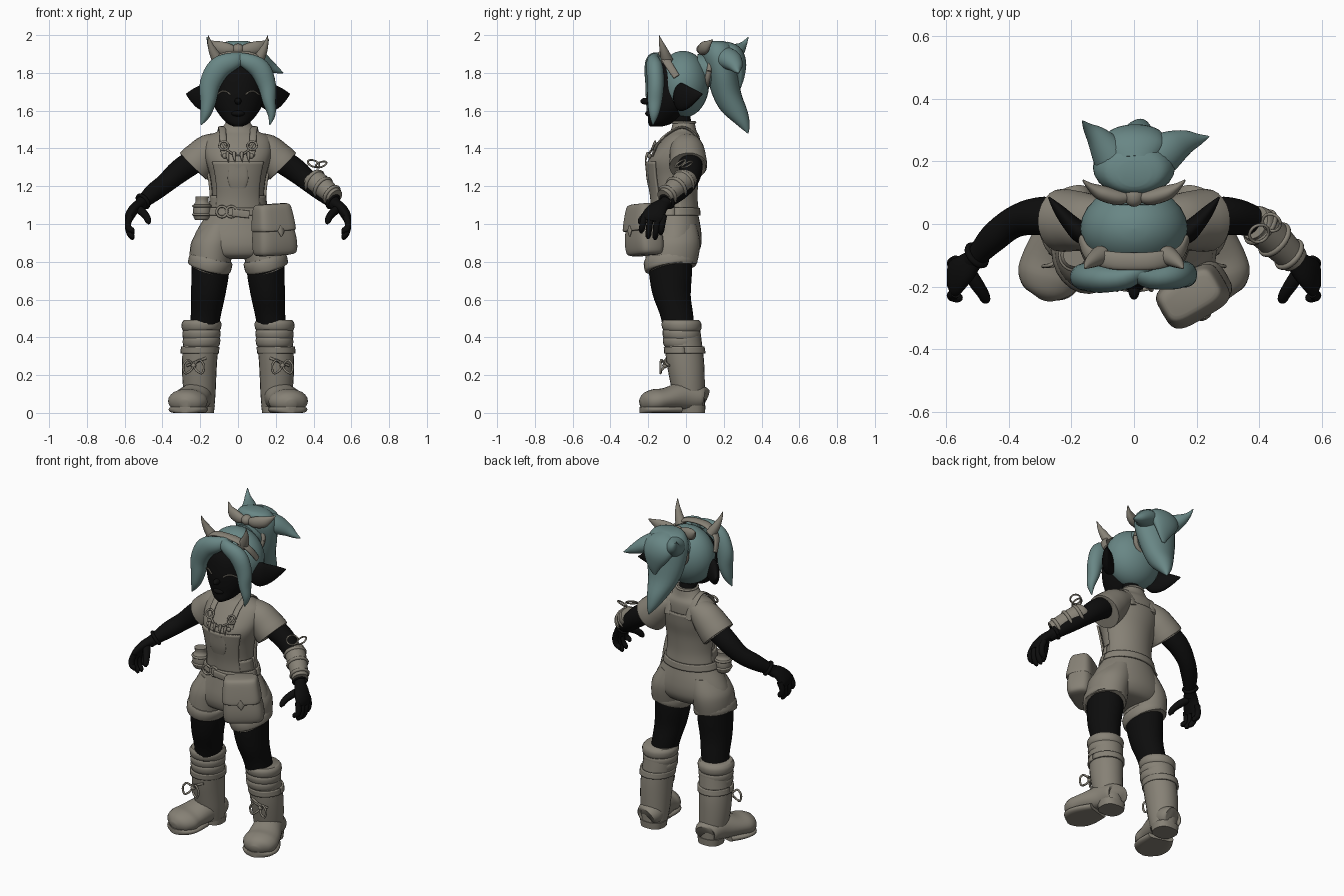
import bpy, bmesh, math
from mathutils import Vector

def material(name, rgb):
    m = bpy.data.materials.new(name)
    m.diffuse_color = (*rgb, 1)
    return m

SKIN = material("skin", (.004, .004, .004))
HAIR = material("hair", (.14, .24, .235))
CLOTH = material("cloth", (.24, .22, .18))

def smooth_path(pts, steps):
    """Catmull-Rom through points of any dimension."""
    P = [pts[0]] + list(pts) + [pts[-1]]
    out = []
    for i in range(1, len(P) - 2):
        for k in range(steps):
            t = k / steps
            out.append([.5 * (2*b + (c-a)*t + (2*a-5*b+4*c-d)*t*t + (3*b-a-3*c+d)*t**3)
                        for a, b, c, d in zip(*P[i-1:i+3])])
    return out + [list(pts[-1])]

def loft(name, pts, mat=CLOTH, ref=(1, 0, 0), flat=False, mirror=False, n=24, steps=4,
         power=1, arc=None, lo=None, hi=None, solid=.012):
    """Sweep ellipses (x, y, z, a, b); a lies along ref. flat keeps sections level."""
    path, ref, rings = smooth_path(pts, steps), Vector(ref), []
    bm = bmesh.new()
    cen = [Vector(p[:3]) for p in path]
    a0, a1 = [math.radians(d) for d in (arc or (0, 360))]
    count = n + 1 if arc else n
    for i, p in enumerate(path):
        t = Vector((0, 0, 1)) if flat else (cen[min(i+1, len(cen)-1)] - cen[max(i-1, 0)]).normalized()
        u = (ref - t * ref.dot(t)).normalized()
        v, ring = t.cross(u), []
        for k in range(count):
            w = a0 + (a1 - a0) * k / n
            c, s = [math.copysign(abs(f) ** power, f) for f in (math.cos(w), math.sin(w))]
            q = cen[i] + u * c * max(p[3], .001) + v * s * max(p[4], .001)
            if lo is not None: q.z = max(q.z, lo)
            if hi is not None: q.z = min(q.z, hi)
            ring.append(bm.verts.new(q))
        rings.append(ring)
    for r, q in zip(rings, rings[1:]):
        for k in range(n):
            j = (k + 1) % count
            bm.faces.new((r[k], r[j], q[j], q[k]))
    if not arc:
        bm.faces.new(rings[0]); bm.faces.new(rings[-1])
    bmesh.ops.recalc_face_normals(bm, faces=bm.faces)
    me = bpy.data.meshes.new(name)
    bm.to_mesh(me); bm.free()
    ob = bpy.data.objects.new(name, me)
    bpy.context.collection.objects.link(ob)
    me.materials.append(mat)
    if arc:
        m = ob.modifiers.new("solid", 'SOLIDIFY'); m.thickness = solid; m.offset = 0
    if mirror:
        ob.modifiers.new("mirror", 'MIRROR')
    return ob

def wire(name, pts, r, mat=CLOTH, ref=(0, 1, 0), mirror=False):
    return loft(name, [(*p, r, r) for p in pts], mat, ref, mirror=mirror, n=8)

def ring(name, c, R, r, normal, mat=CLOTH, mirror=False):
    q, pts = Vector((0, 0, 1)).rotation_difference(Vector(normal)), []
    for k in range(17):
        w = k * math.pi / 8
        pts.append(tuple(Vector(c) + q @ Vector((R*math.cos(w), R*math.sin(w), 0))))
    return loft(name, [(*p, r, r) for p in pts], mat, normal, mirror=mirror, n=8, steps=2)

def ball(name, c, s, mat, mirror=False):
    x, y, z = c
    prof = [(x, y, z + s[2]*math.sin(w), s[0]*math.cos(w), s[1]*math.cos(w))
            for w in [math.radians(d) for d in range(-90, 91, 15)]]
    return loft(name, prof, mat, flat=True, mirror=mirror, steps=2)

# Head, face, ears, neck
loft("head", [(0, -.16, 1.515, .02, .03), (0, -.135, 1.535, .06, .065), (0, -.105, 1.58, .1, .095),
     (0, -.085, 1.63, .128, .12), (0, -.075, 1.7, .14, .13), (0, -.06, 1.8, .13, .12),
     (0, -.04, 1.88, .06, .06)], SKIN, flat=True, n=32)
ball("nose", (0, -.212, 1.65), (.018, .03, .018), SKIN)
ball("lips", (0, -.194, 1.585), (.035, .022, .016), SKIN)
wire("eyelid", [(.04, -.205, 1.685), (.06, -.198, 1.7), (.085, -.182, 1.702), (.11, -.158, 1.685)],
     .004, CLOTH, (0, 0, 1), True)
loft("ear", [(.12, -.045, 1.675, .05, .025), (.165, -.03, 1.672, .074, .034), (.2, 0, 1.672, .065, .028),
     (.24, .045, 1.68, .036, .018), (.273, .086, 1.688, .003, .003)], SKIN, (0, 0, 1), mirror=True)
loft("neck", [(0, 0, 1.42, .06, .06), (0, -.015, 1.5, .05, .05), (0, -.04, 1.62, .055, .055)], SKIN, flat=True)

# Hair cap, bangs, ponytail
ball("hair_cap", (0, -.015, 1.74), (.172, .137, .177), HAIR)
loft("left_bang", [(.05, -.13, 1.885, .02, .02), (-.02, -.17, 1.865, .045, .035), (-.1, -.175, 1.825, .06, .045),
     (-.148, -.17, 1.74, .055, .045), (-.158, -.17, 1.65, .042, .042), (-.172, -.175, 1.58, .027, .03),
     (-.195, -.18, 1.525, .003, .003)], HAIR, (1, 0, -1))
loft("right_bang", [(-.03, -.13, 1.885, .02, .02), (.04, -.17, 1.865, .04, .033), (.115, -.165, 1.82, .055, .045),
     (.153, -.16, 1.735, .048, .043), (.165, -.165, 1.65, .035, .038), (.178, -.17, 1.58, .021, .025),
     (.168, -.175, 1.525, .003, .003)], HAIR, (1, 0, 1))
loft("ponytail", [(0, .16, 1.968, .05, .04), (0, .17, 1.95, .1, .07), (0, .178, 1.89, .13, .09),
     (0, .195, 1.79, .125, .083), (0, .215, 1.69, .1, .078), (.01, .255, 1.6, .066, .07),
     (.02, .3, 1.53, .034, .037), (.03, .328, 1.48, .002, .003)], HAIR, flat=True)
loft("ponytail_back_lobe", [(0, .2, 1.93, .07, .04), (0, .25, 1.9, .1, .05), (.01, .28, 1.85, .09, .04),
     (.02, .29, 1.78, .05, .02), (.02, .285, 1.72, .01, .005)], HAIR)
loft("ponytail_left_curl", [(-.04, .16, 1.88, .06, .07), (-.075, .22, 1.895, .06, .06),
     (-.115, .275, 1.92, .038, .038), (-.145, .305, 1.95, .018, .018), (-.165, .33, 1.99, .002, .002)], HAIR)
loft("ponytail_right_curl", [(.03, .18, 1.88, .07, .07), (.1, .23, 1.87, .065, .055),
     (.16, .26, 1.84, .042, .035), (.205, .27, 1.815, .02, .018), (.24, .28, 1.8, .002, .002)], HAIR, (0, 1, 0))
loft("hair_root", [(0, .06, 1.81, .09, .09), (0, .125, 1.81, .085, .085), (0, .19, 1.82, .09, .09)], HAIR)
ring("hair_tie", (0, .122, 1.81), .09, .014, (0, 1, -.2))
ball("bow_knot", (0, .09, 1.925), (.032, .035, .03), CLOTH)
loft("bow_wing", [(.01, .09, 1.925, .014, .014), (.05, .085, 1.925, .032, .024), (.105, .1, 1.935, .034, .024),
     (.14, .12, 1.955, .018, .012), (.163, .14, 1.975, .003, .003)], CLOTH, (0, 0, 1), mirror=True)

# Horned headband
loft("headband", [(-.17, -.05, 1.78, .018, .008), (-.145, -.095, 1.85, .022, .01), (-.08, -.115, 1.895, .028, .012),
     (0, -.12, 1.905, .028, .012), (.08, -.115, 1.895, .028, .012), (.145, -.095, 1.85, .022, .01),
     (.17, -.05, 1.78, .018, .008)], ref=(0, 1, 0))
loft("horn", [(.105, -.1, 1.865, .032, .032), (.13, -.115, 1.91, .024, .024), (.148, -.13, 1.955, .013, .013),
     (.158, -.143, 2.0, .001, .001)], mirror=True, n=16)

# Shirt, collar, sleeves
TORSO = [(0, -.06, 1.08, .145, .11), (0, -.065, 1.15, .137, .11), (0, -.07, 1.25, .148, .122),
         (0, -.067, 1.33, .17, .135), (0, -.042, 1.4, .182, .118), (0, -.02, 1.46, .165, .092),
         (0, -.013, 1.495, .1, .068), (0, -.012, 1.54, .062, .058)]
loft("shirt", TORSO, flat=True, n=32)
ring("collar_hem", (0, -.012, 1.538), .06, .007, (0, 0, 1))
loft("sleeve", [(.07, 0, 1.435, .07, .055), (.14, .005, 1.395, .09, .088), (.19, .01, 1.35, .097, .098),
     (.235, .012, 1.305, .1, .102), (.23, .012, 1.31, .08, .08)], ref=(0, 1, 0), mirror=True, steps=3)

# Overalls: bib, back panel, straps, buckles
def panel(name, arc, rows, grow):
    return loft(name, [(x, y, z, a + grow, b + grow) for x, y, z, a, b in TORSO[:rows]],
                flat=True, arc=arc, n=24)
panel("bib", (222, 318), 4, .01)
panel("back_panel", (10, 170), 5, .01)
panel("overall_waist", (0, 360), 2, .006)
loft("strap", [(.07, -.178, 1.36, .018, .007), (.078, -.152, 1.42, .018, .007), (.08, -.1, 1.475, .018, .007),
     (.085, -.02, 1.512, .02, .007), (.085, .05, 1.47, .022, .007), (.07, .082, 1.38, .022, .007)], mirror=True)
ring("strap_buckle", (.075, -.172, 1.415), .024, .006, (0, -1, .4), mirror=True)
ball("strap_button", (.07, -.193, 1.36), (.014, .01, .014), CLOTH, True)
loft("bib_pocket", [(0, -.19, 1.19, .04, .008), (0, -.197, 1.24, .055, .012), (0, -.205, 1.31, .05, .01)], power=.8)
wire("necklace", [(-.085, -.15, 1.43), (-.05, -.187, 1.385), (0, -.2, 1.365), (.05, -.187, 1.385),
     (.085, -.15, 1.43)], .006)
for i, x in enumerate((-.055, -.02, .02, .055)):
    loft(f"necklace_tooth_{i}", [(x, -.2, 1.38, .009, .008), (x, -.21, 1.355, .008, .007),
         (x + .005, -.215, 1.325, .001, .001)], n=10)

# Shorts
loft("shorts_hips", [(0, -.06, 1.105, .148, .115), (0, -.06, 1.05, .168, .125), (0, -.06, .98, .21, .138),
     (0, -.062, .92, .238, .145), (0, -.065, .87, .242, .14), (0, -.07, .83, .2, .115),
     (0, -.07, .815, .1, .06)], flat=True, n=32)
loft("shorts_leg", [(.1, -.06, 1.0, .08, .115), (.125, -.065, .92, .115, .138), (.14, -.07, .86, .115, .142),
     (.148, -.078, .79, .108, .136)], flat=True, mirror=True)
loft("shorts_cuff", [(.14, -.087, .822, .106, .13), (.142, -.086, .814, .116, .14), (.15, -.08, .782, .117, .142),
     (.154, -.077, .766, .112, .134), (.153, -.078, .77, .096, .116)], mirror=True, steps=2)

# Belt, buckle, bottle, pouch
loft("belt", [(0, -.06, 1.045, .174, .132), (0, -.06, 1.085, .162, .128)], flat=True, arc=(0, 360), n=32)
for i, x in enumerate((-.085, -.035)):
    ring(f"belt_buckle_{i}", (x, -.188, 1.065), .028, .007, (0, -1, 0))
loft("belt_tab", [(-.03, -.194, 1.06, .02, .01), (.06, -.194, 1.05, .02, .01)], ref=(0, 0, 1), power=.5)
loft("bottle", [(-.19, -.1, 1.02, .035, .035), (-.19, -.1, 1.04, .046, .046), (-.19, -.1, 1.1, .046, .046),
     (-.19, -.1, 1.115, .034, .034), (-.19, -.1, 1.145, .036, .036)], flat=True, steps=2)
for z in (1.05, 1.095):
    ring("bottle_strap", (-.19, -.1, z), .046, .007, (0, 0, 1))
pouch = [loft("pouch", [(0, 0, -.135, .08, .04), (.005, 0, -.122, .112, .066), (.005, 0, -.06, .116, .075),
              (0, 0, .04, .103, .066), (0, 0, .125, .09, .055)], flat=True, power=.55, n=32),
         loft("pouch_flap", [(0, -.006, -.005, .1, .074), (0, -.006, .005, .112, .078), (0, -.003, .07, .106, .071),
              (0, 0, .125, .096, .06), (0, 0, .138, .08, .04)], flat=True, power=.5, n=32),
         loft("pouch_clasp", [(0, -.084, -.035, .002, .004), (0, -.084, -.005, .022, .008),
              (0, -.084, .025, .002, .004)], flat=True, n=8, steps=1)]
for o in pouch:
    o.location = (.186, -.226, .968)
    o.rotation_euler = (0, -.06, math.radians(30))

# Arms and hands
loft("arm", [(.15, .01, 1.39, .06, .06), (.23, .02, 1.335, .064, .064), (.31, .025, 1.28, .06, .062),
     (.385, .005, 1.215, .05, .052), (.45, -.045, 1.165, .046, .048), (.505, -.105, 1.115, .033, .035),
     (.53, -.13, 1.09, .034, .03)], SKIN, (0, 1, 0), mirror=True)
ring("wrist_band", (.503, -.1, 1.12), .038, .01, (.6, -.5, -.5), SKIN, True)
loft("palm", [(.505, -.105, 1.115, .03, .028), (.545, -.145, 1.085, .048, .028), (.572, -.17, 1.045, .06, .026),
     (.58, -.178, 1.015, .055, .018)], SKIN, (0, 1, 0), mirror=True)
for i, (y, z) in enumerate(((-.228, .955), (-.192, .925), (-.155, .92), (-.125, .945))):
    loft(f"finger_{i}", [(.57, y + .008, 1.045, .017, .017), (.582, y, 1.005, .017, .017),
         (.578, y - .005, (z + 1) / 2, .016, .016), (.562, y - .008, z + .012, .015, .015),
         (.556, y - .008, z - .003, .006, .006)], SKIN, (0, 1, 0), mirror=True, n=12)
loft("thumb", [(.535, -.14, 1.085, .02, .02), (.508, -.185, 1.065, .022, .022), (.485, -.22, 1.04, .019, .019),
     (.475, -.24, 1.015, .016, .016), (.472, -.245, 1.0, .006, .006)], SKIN, (0, 0, 1), mirror=True, n=12)

# Forearm guard with straps and loops on one arm
loft("arm_guard", [(.385, .005, 1.25, .055, .055), (.4, -.005, 1.235, .06, .06), (.455, -.055, 1.19, .056, .056),
     (.515, -.115, 1.14, .046, .046)], ref=(0, 1, 0))
for i, (x, y, z, R) in enumerate(((.405, -.01, 1.228, .058), (.45, -.05, 1.193, .056), (.497, -.097, 1.155, .049))):
    ring(f"guard_strap_{i}", (x, y, z), R, .01, (.62, -.55, -.5))
ring("guard_loop_a", (.4, -.03, 1.32), .032, .005, (.3, -.5, .8))
ring("guard_loop_b", (.44, .005, 1.315), .03, .005, (-.3, -.4, .8))

# Legs
loft("leg", [(.147, -.083, .82, .098, .115), (.148, -.082, .73, .099, .113), (.158, -.075, .62, .09, .1),
     (.17, -.05, .52, .08, .088), (.185, -.035, .42, .075, .08)], SKIN, flat=True, mirror=True)

# Boots
loft("boot_shaft", [(.2, .025, .03, .075, .075), (.203, .015, .1, .084, .085), (.205, .005, .19, .09, .094),
     (.203, -.005, .28, .093, .1), (.195, -.015, .38, .095, .098), (.192, -.022, .45, .094, .096)],
     flat=True, mirror=True)
for i, (z, a) in enumerate(((.375, .098), (.415, .1), (.46, .104))):
    loft(f"boot_roll_{i}", [(.195, -.02, z - .03, a - .012, a - .012), (.194, -.022, z - .014, a - .001, a - .001),
         (.193, -.024, z + .014, a + .001, a + .001), (.192, -.026, z + .032, a - .01, a - .01)],
         flat=True, mirror=True, steps=3)
loft("boot_strap", [(.203, -.006, .315, .096, .104), (.2, -.01, .35, .096, .102)],
     flat=True, arc=(0, 360), mirror=True)
loft("boot_foot", [(.2, .1, .075, .05, .05), (.2, .08, .08, .075, .065), (.22, -.01, .085, .085, .08),
     (.255, -.11, .07, .1, .062), (.268, -.165, .06, .104, .066), (.276, -.212, .052, .078, .055),
     (.282, -.24, .045, .025, .025)], mirror=True, lo=.02)
loft("boot_sole", [(.235, -.04, .018, .078, .03), (.257, -.12, .018, .102, .03), (.27, -.18, .018, .1, .03),
     (.278, -.222, .018, .07, .03), (.283, -.243, .018, .015, .03)], mirror=True, lo=0, hi=.032)
loft("boot_heel", [(.2, .035, 0, .072, .066), (.2, .035, .04, .078, .068)], flat=True, mirror=True, power=.8)
for i, s in enumerate((-1, 1)):
    wire(f"lace_loop_{i}", [(.235, -.108, .25), (.235 + s*.03, -.13, .28), (.235 + s*.055, -.135, .25),
         (.235 + s*.045, -.135, .21), (.235 + s*.015, -.13, .225), (.235, -.108, .25)], .006, mirror=True)
wire("lace_cross", [(.17, -.1, .29), (.22, -.112, .27), (.27, -.09, .25)], .007, mirror=True)
ball("lace_knot", (.235, -.112, .25), (.014, .014, .014), CLOTH, True)

# Smooth shading with crisp rims
bpy.ops.object.select_all(action='SELECT')
bpy.context.view_layer.objects.active = bpy.context.selected_objects[0]
bpy.ops.object.shade_smooth_by_angle(angle=math.radians(50))
